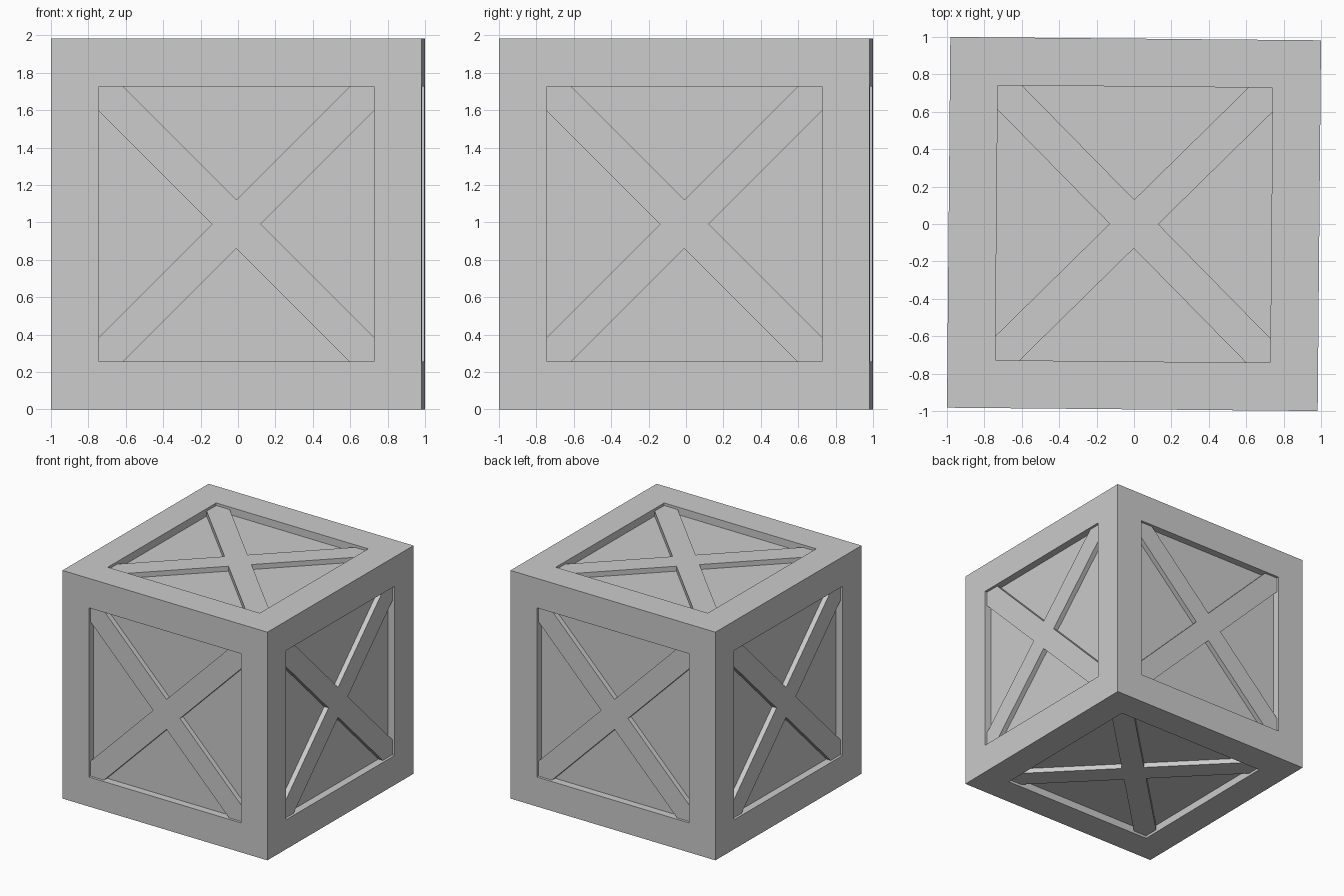
import bpy, bmesh
from math import asin, pi
from mathutils import Matrix, Vector

if "Cube" in bpy.data.objects:
    bpy.data.objects.remove(bpy.data.objects["Cube"])

H = 0.991        # half side of the crate
W = 0.735        # half width of each recessed window
C = 0.13         # diagonal offset of the brace edges
PANEL = 0.065    # panel depth below the frame
BRACE = 0.022    # brace depth below the frame
PLACE = Matrix.Translation((0, 0, H)) @ Matrix.Rotation(-asin(0.009), 4, 'Z')


def add_object(name, bm, matrix):
    bmesh.ops.recalc_face_normals(bm, faces=bm.faces)
    mesh = bpy.data.meshes.new(name)
    bm.to_mesh(mesh)
    bm.free()
    obj = bpy.data.objects.new(name, mesh)
    obj.matrix_world = matrix
    bpy.context.collection.objects.link(obj)
    return obj


# Crate body: cube with an inset, sunken panel on every side
bm = bmesh.new()
bmesh.ops.create_cube(bm, size=2 * H)
panels = list(bm.faces)
bmesh.ops.inset_individual(bm, faces=panels, thickness=H - W, use_even_offset=True)
sunk = bmesh.ops.extrude_discrete_faces(bm, faces=panels)["faces"]
for f in sunk:
    n = max((Vector(a) * s for a in ((1, 0, 0), (0, 1, 0), (0, 0, 1)) for s in (1, -1)),
            key=lambda v: v.dot(f.calc_center_median()))
    bmesh.ops.translate(bm, verts=f.verts, vec=-n * PANEL)
add_object("crate_body", bm, PLACE)

# Crossed brace: one arm outline, turned four times, then given thickness
bm = bmesh.new()
arm = [(C, 0), (W, W - C), (W, W), (W - C, W)]
outline = []
for k in range(4):
    turn = Matrix.Rotation(k * pi / 2, 3, 'Z')
    outline += [bm.verts.new(turn @ Vector((x, y, H - PANEL))) for x, y in arm]
base = bm.faces.new(outline)
ext = bmesh.ops.extrude_face_region(bm, geom=[base])["geom"]
bmesh.ops.translate(bm, verts=[v for v in ext if isinstance(v, bmesh.types.BMVert)],
                    vec=(0, 0, PANEL - BRACE))
top = add_object("brace_top", bm, PLACE)

# Same brace on the other five sides
sides = {"bottom": (pi, 'X'), "front": (pi / 2, 'X'), "back": (-pi / 2, 'X'),
         "right": (pi / 2, 'Y'), "left": (-pi / 2, 'Y')}
for side, (angle, axis) in sides.items():
    obj = bpy.data.objects.new("brace_" + side, top.data)
    obj.matrix_world = PLACE @ Matrix.Rotation(angle, 4, axis)
    bpy.context.collection.objects.link(obj)
